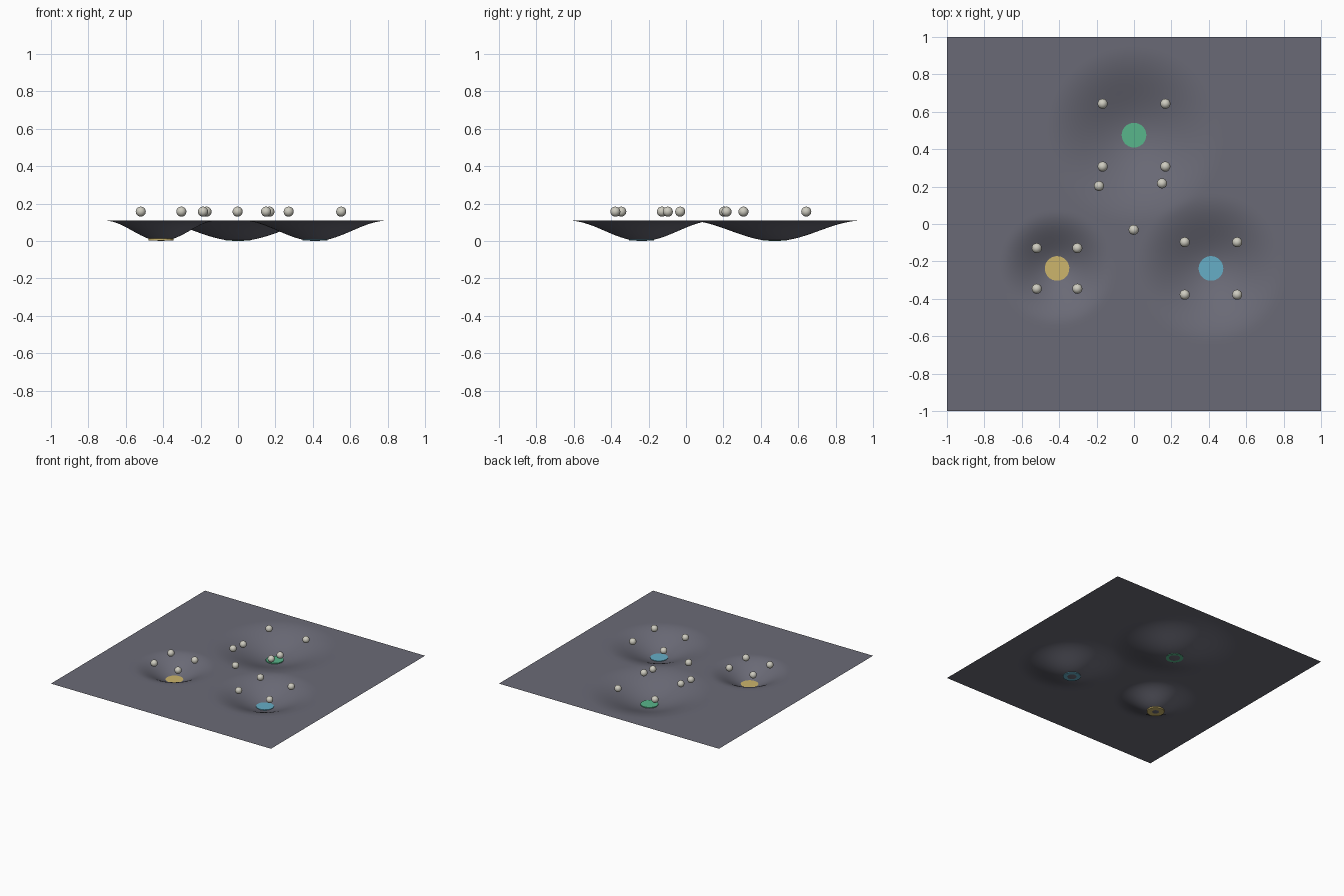
import bpy, bmesh, math

if "Cube" in bpy.data.objects:
    bpy.data.objects.remove(bpy.data.objects["Cube"])


def srgb(r, g, b):
    def lin(c):
        c /= 255
        return c / 12.92 if c <= 0.04045 else ((c + 0.055) / 1.055) ** 2.4
    return (lin(r), lin(g), lin(b), 1.0)


def material(name, rgb):
    m = bpy.data.materials.new(name)
    m.diffuse_color = srgb(*rgb)
    m.use_nodes = True
    m.node_tree.nodes["Principled BSDF"].inputs["Base Color"].default_value = m.diffuse_color
    return m


slate = material("slate grey", (106, 106, 118))
pearl = material("pearl white", (206, 204, 192))
gold = material("gold", (204, 181, 108))
blue = material("sky blue", (102, 174, 198))
green = material("mint green", (88, 182, 139))

DEPTH = 0.11
RING = 0.475          # distance of the wells from the centre
BALL_R = 0.027
BALL_Z = 0.157

# name, angle around the centre, well radius, disc material
WELLS = [("gold", 210, 0.307, gold),
         ("blue", 330, 0.397, blue),
         ("green", 90, 0.475, green)]
wells = []
for name, angle, radius, mat in WELLS:
    a = math.radians(angle)
    wells.append((name, RING * math.cos(a), RING * math.sin(a), radius, mat))


def height(x, y):
    """Flat sheet with a cosine-shaped dip at each well."""
    dip = 0.0
    for _, cx, cy, radius, _ in wells:
        t = math.hypot(x - cx, y - cy) / radius
        if t < 1:
            dip += 0.5 * (1 + math.cos(math.pi * t))
    return DEPTH * (1 - dip)


def add_object(name, bm, mat, smooth):
    mesh = bpy.data.meshes.new(name)
    bm.to_mesh(mesh)
    bm.free()
    mesh.materials.append(mat)
    for p in mesh.polygons:
        p.use_smooth = smooth
    ob = bpy.data.objects.new(name, mesh)
    bpy.context.collection.objects.link(ob)
    return ob


# Dented sheet
bm = bmesh.new()
bmesh.ops.create_grid(bm, x_segments=96, y_segments=96, size=1.0)
for v in bm.verts:
    v.co.z = height(v.co.x, v.co.y)
add_object("dented_sheet", bm, slate, True)


# Floating balls
def ball(name, x, y):
    bm = bmesh.new()
    bmesh.ops.create_uvsphere(bm, u_segments=16, v_segments=10, radius=BALL_R)
    add_object(name, bm, pearl, True).location = (x, y, BALL_Z)


for name, cx, cy, radius, mat in wells:
    # Thin disc lying at the bottom of the well
    bm = bmesh.new()
    bmesh.ops.create_cone(bm, cap_ends=True, segments=32, radius1=0.066,
                          radius2=0.066, depth=0.01)
    add_object(name + "_disc", bm, mat, False).location = (cx, cy, 0.0073)
    # Four balls around each well, halfway up the slope
    for i in range(4):
        a = math.radians(45 + 90 * i)
        ball(f"{name}_ball_{i + 1}", cx + radius / 2 * math.cos(a),
             cy + radius / 2 * math.sin(a))

# Loose balls between the wells
for i, (x, y) in enumerate([(-0.187, 0.203), (0.15, 0.217), (-0.002, -0.031)]):
    ball(f"loose_ball_{i + 1}", x, y)
